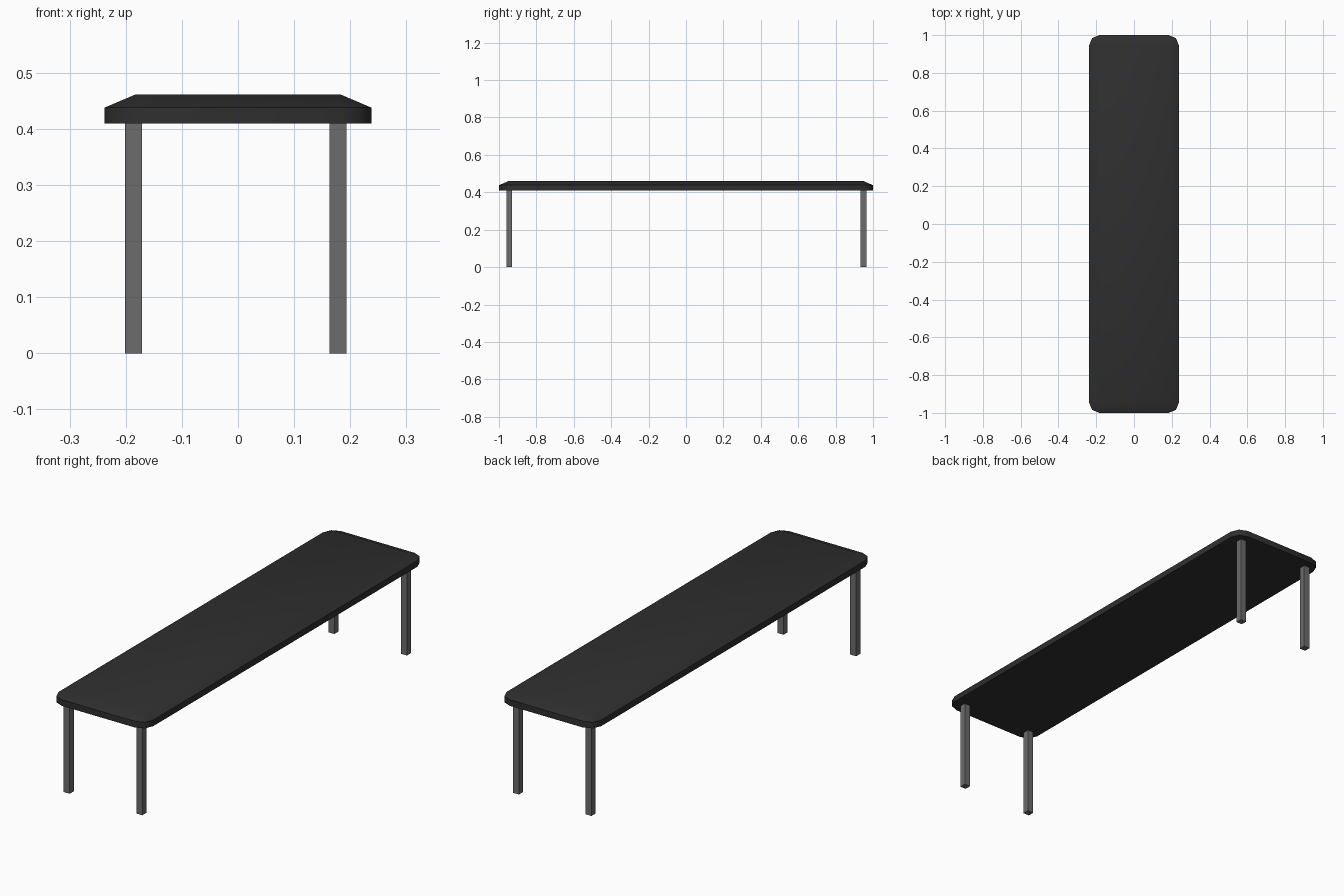
import bpy, bmesh, math

if "Cube" in bpy.data.objects:
    bpy.data.objects.remove(bpy.data.objects["Cube"])


def material(name, value):
    m = bpy.data.materials.new(name)
    m.diffuse_color = (value, value, value, 1)
    m.use_nodes = True
    m.node_tree.nodes["Principled BSDF"].inputs["Base Color"].default_value = m.diffuse_color
    return m


def add_object(name, bm, mat):
    bmesh.ops.recalc_face_normals(bm, faces=bm.faces)
    me = bpy.data.meshes.new(name)
    bm.to_mesh(me)
    bm.free()
    me.materials.append(mat)
    ob = bpy.data.objects.new(name, me)
    bpy.context.collection.objects.link(ob)
    return ob


black = material("black padding", 0.028)
grey = material("grey metal", 0.15)

# Seat: rounded outline, straight side, then a shallow chamfer to the flat top
HX, HY, R = 0.2375, 1.0, 0.054
corners = [(1, 1, 0), (-1, 1, 90), (-1, -1, 180), (1, -1, 270)]


def ring(bm, r, z):
    verts = []
    for sx, sy, start in corners:
        for step in range(3):
            a = math.radians(start + 45 * step)
            verts.append(bm.verts.new((sx * (HX - R) + r * math.cos(a),
                                       sy * (HY - R) + r * math.sin(a), z)))
    return verts


bm = bmesh.new()
low, rim = ring(bm, R, 0.41), ring(bm, R, 0.438)
top = [bm.verts.new((sx * (HX - R), sy * (HY - R), 0.461)) for sx, sy, _ in corners]
bm.faces.new(low)
bm.faces.new(top)
for i in range(12):
    j = (i + 1) % 12
    bm.faces.new((low[i], low[j], rim[j], rim[i]))
    a, b = top[i // 3], top[j // 3]
    bm.faces.new((rim[i], rim[j], a) if a is b else (rim[i], rim[j], b, a))
seat = add_object("seat", bm, black)

# Smooth the shallow bends, keep the rim and underside sharp
bpy.context.view_layer.objects.active = seat
seat.select_set(True)
bpy.ops.object.shade_smooth_by_angle(angle=math.radians(50))

# Four square legs
for end, y in (("front", -0.946), ("back", 0.949)):
    for side, x in (("left", -0.186), ("right", 0.178)):
        bm = bmesh.new()
        bmesh.ops.create_cube(bm, size=1)
        bmesh.ops.scale(bm, vec=(0.03, 0.03, 0.41), verts=bm.verts)
        bmesh.ops.translate(bm, vec=(x, y, 0.205), verts=bm.verts)
        add_object(f"{end}_{side}_leg", bm, grey)
